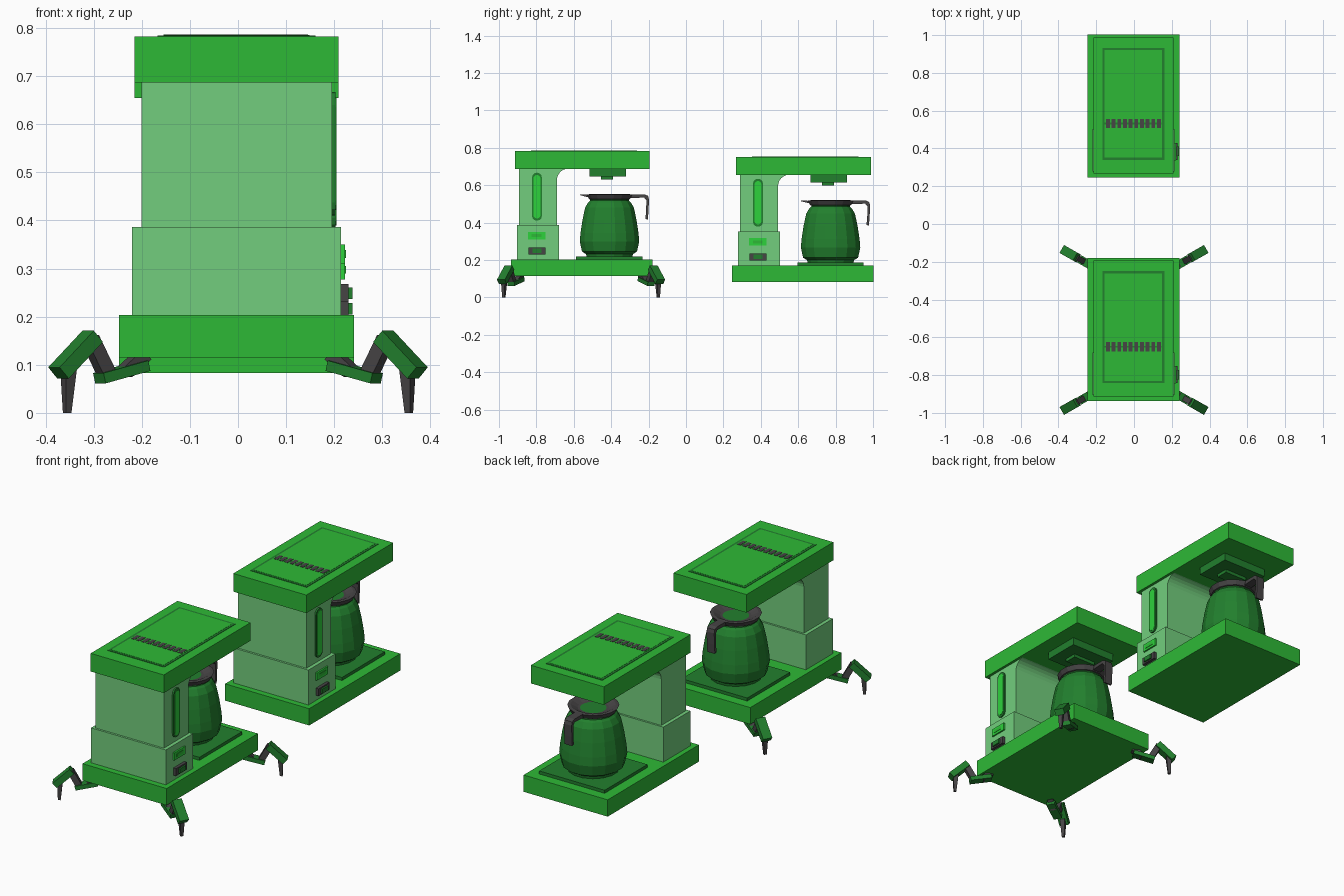
import bpy, bmesh, math
from mathutils import Vector

if "Cube" in bpy.data.objects:
    bpy.data.objects.remove(bpy.data.objects["Cube"])


def material(name, rgb):
    m = bpy.data.materials.new(name)
    m.diffuse_color = (*rgb, 1)
    m.use_nodes = True
    m.node_tree.nodes["Principled BSDF"].inputs["Base Color"].default_value = m.diffuse_color
    return m


GREEN = material("bright green", (0.027, 0.485, 0.037))
PALE = material("pale green", (0.170, 0.615, 0.205))
DARK = material("dark green", (0.016, 0.215, 0.027))
LIME = material("vivid green", (0.026, 0.645, 0.045))
GREY = material("charcoal", (0.062, 0.058, 0.060))

OFFSET = Vector((0, 0, 0))   # shift of the machine being built
SUFFIX = ""
CX, PY = -0.003, -0.409      # machine centre in x, pot centre in y


def finish(name, bm, mat):
    bmesh.ops.recalc_face_normals(bm, faces=bm.faces)
    me = bpy.data.meshes.new(name + SUFFIX)
    bm.to_mesh(me)
    bm.free()
    me.materials.append(mat)
    ob = bpy.data.objects.new(name + SUFFIX, me)
    ob.location = OFFSET
    bpy.context.collection.objects.link(ob)
    return ob


def box(name, x, y, z, mat):
    bm = bmesh.new()
    bmesh.ops.create_cube(bm, size=1)
    for v in bm.verts:
        v.co = [r[0] + (c + 0.5) * (r[1] - r[0]) for c, r in zip(v.co, (x, y, z))]
    return finish(name, bm, mat)


def extrude_yz(name, pts, x0, x1, mat):
    bm = bmesh.new()
    f = bm.faces.new([bm.verts.new((x0, y, z)) for y, z in pts])
    ext = bmesh.ops.extrude_face_region(bm, geom=[f])["geom"]
    bmesh.ops.translate(bm, vec=(x1 - x0, 0, 0),
                        verts=[g for g in ext if isinstance(g, bmesh.types.BMVert)])
    return finish(name, bm, mat)


def lathe(name, prof, mat, n=16):
    # closed turned shape around the pot axis
    bm = bmesh.new()
    rings = []
    for r, z in prof:
        rings.append([bm.verts.new((CX + r * math.cos((i + .5) * math.tau / n),
                                    PY + r * math.sin((i + .5) * math.tau / n), z)) for i in range(n)])
    for a, b in zip(rings, rings[1:]):
        for i in range(n):
            j = (i + 1) % n
            bm.faces.new((a[i], a[j], b[j], b[i]))
    bm.faces.new(rings[0])
    bm.faces.new(rings[-1])
    return finish(name, bm, mat)


def beam(name, a, b, thick, width, mat, taper=1.0):
    # box running from a to b, with a level width direction
    a, b = Vector(a), Vector(b)
    d = (b - a).normalized()
    flat = Vector((d.x, d.y, 0))
    if flat.length < 0.05:
        flat = Vector((0.87 * math.copysign(1, a.x), 0.5 * math.copysign(1, a.y + 0.56), 0))
    side = flat.cross(Vector((0, 0, 1))).normalized()
    up = side.cross(d).normalized()
    bm = bmesh.new()
    ends = []
    for p, k in ((a, 1), (b, taper)):
        ends.append([bm.verts.new(p + side * s * width * k / 2 + up * u * thick * k / 2)
                     for s, u in ((-1, -1), (1, -1), (1, 1), (-1, 1))])
    for i in range(4):
        j = (i + 1) % 4
        bm.faces.new((ends[0][i], ends[0][j], ends[1][j], ends[1][i]))
    bm.faces.new(ends[0])
    bm.faces.new(ends[1])
    return finish(name, bm, mat)


def pill(y, z0, z1, r):
    # upright slot outline with round ends
    top = [(y + r * math.cos(t * math.pi / 6), z1 - r + r * math.sin(t * math.pi / 6)) for t in range(7)]
    low = [(y - r * math.cos(t * math.pi / 6), z0 + r - r * math.sin(t * math.pi / 6)) for t in range(7)]
    return top + low


def coffee_maker():
    # body
    box("base", (-0.247, 0.241), (-0.936, -0.180), (0.115, 0.203), GREEN)
    box("top_slab", (-0.215, 0.209), (-0.914, -0.194), (0.687, 0.782), GREEN)
    box("lower_column", (-0.220, 0.214), (-0.904, -0.680), (0.203, 0.386), PALE)
    arc = [(-0.63 - 0.06 * math.cos(t * math.pi / 12), 0.628 + 0.06 * math.sin(t * math.pi / 12))
           for t in range(7)]
    extrude_yz("upper_column", [(-0.893, 0.386), (-0.69, 0.386)] + arc + [(-0.893, 0.688)],
               -0.201, 0.195, PALE)

    # lid panel: dark border strips and raised panel
    x0, x1, y0, y1, w = -0.167, 0.161, -0.842, -0.249, 0.012
    for i, (xr, yr) in enumerate((((x0, x0 + w), (y0, y1)), ((x1 - w, x1), (y0, y1)),
                                  ((x0 + w, x1 - w), (y0, y0 + w)), ((x0 + w, x1 - w), (y1 - w, y1)))):
        box(f"lid_border_{i}", xr, yr, (0.780, 0.784), DARK)
    box("lid_panel", (x0 + w, x1 - w), (y0 + w, y1 - w), (0.780, 0.785), GREEN)
    for i in range(10):
        x = -0.138 + i * 0.030
        box(f"vent_slot_{i}", (x - 0.010, x + 0.010), (-0.674, -0.626), (0.783, 0.7865), GREY)
    box("vent_bar", (-0.155, 0.145), (-0.655, -0.645), (0.783, 0.786), DARK)

    # water gauge and switches on the right side
    extrude_yz("gauge_frame", pill(-0.797, 0.410, 0.667, 0.027), 0.190, 0.203, DARK)
    extrude_yz("gauge_window", pill(-0.797, 0.422, 0.655, 0.019), 0.195, 0.205, LIME)
    box("indicator", (0.205, 0.222), (-0.845, -0.752), (0.310, 0.350), LIME)
    box("indicator_strip", (0.21, 0.224), (-0.825, -0.772), (0.322, 0.338), GREEN)
    box("switch_frame", (0.205, 0.230), (-0.842, -0.752), (0.230, 0.268), GREY)
    box("switch", (0.21, 0.238), (-0.822, -0.772), (0.237, 0.261), DARK)

    # brew head and warming plate
    box("brew_head", (CX - 0.13, CX + 0.13), (-0.516, -0.322), (0.647, 0.69), DARK)
    box("brew_nozzle", (CX - 0.065, CX + 0.065), (-0.455, -0.390), (0.630, 0.65), DARK)
    box("warming_plate", (CX - 0.19, CX + 0.19), (-0.587, -0.232), (0.200, 0.219), DARK)

    # glass pot, rim, spout and handle
    lathe("pot", [(0.125, 0.218), (0.128, 0.232), (0.150, 0.245), (0.162, 0.300), (0.158, 0.345),
                  (0.147, 0.415), (0.133, 0.480), (0.116, 0.508), (0.105, 0.518), (0.105, 0.535)], DARK)
    lathe("pot_rim", [(0.100, 0.522), (0.112, 0.526), (0.124, 0.550), (0.108, 0.552),
                      (0.075, 0.536), (0.030, 0.532)], GREY)
    beam("spout", (CX, PY - 0.10, 0.540), (CX, PY - 0.157, 0.549), 0.016, 0.07, GREY, 0.3)
    handle = [(PY + 0.10, 0.551), (-0.222, 0.551), (-0.203, 0.543), (-0.198, 0.525), (-0.200, 0.465),
              (-0.204, 0.416), (-0.217, 0.420), (-0.213, 0.465), (-0.212, 0.520), (-0.224, 0.534),
              (PY + 0.10, 0.530)]
    extrude_yz("handle", handle, CX - 0.022, CX + 0.022, GREY)


def leg(sx, sy, tag):
    # each leg lies in an upright plane turned about 30 degrees outward
    def p(x, z):
        return (sx * x, -0.561 + sy * (0.412 + (x - 0.353) * 0.57), z)
    beam(f"{tag}_hip", p(0.195, 0.122), p(0.235, 0.085), 0.028, 0.030, GREY)
    beam(f"{tag}_inner_link", p(0.195, 0.098), p(0.288, 0.072), 0.022, 0.044, GREEN and DARK)
    beam(f"{tag}_riser", p(0.268, 0.072), p(0.308, 0.155), 0.030, 0.030, GREY)
    beam(f"{tag}_outer_link", p(0.302, 0.159), p(0.373, 0.083), 0.032, 0.048, DARK)
    beam(f"{tag}_foot", p(0.352, 0.095), p(0.355, 0.0), 0.026, 0.026, GREY, 0.5)


# walking machine in front
coffee_maker()
for sx, side in ((-1, "left"), (1, "right")):
    for sy, end in ((-1, "front"), (1, "back")):
        leg(sx, sy, f"{end}_{side}_leg")

# plain machine behind
OFFSET, SUFFIX = Vector((0, 1.182, -0.0325)), "_rear"
coffee_maker()
